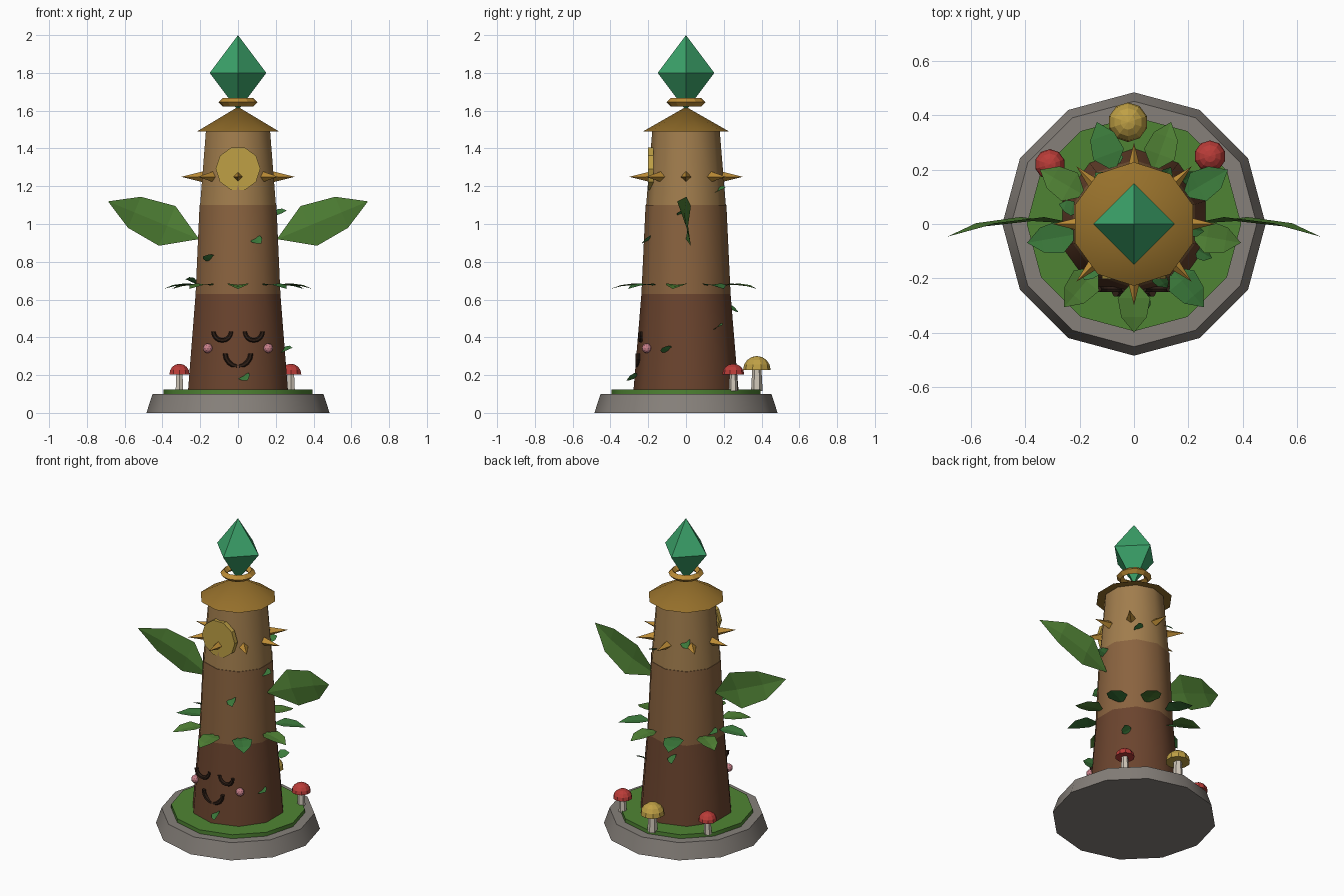
import bpy, bmesh, math
from mathutils import Matrix, Vector
from math import sin, cos, pi, radians

if "Cube" in bpy.data.objects:
    bpy.data.objects.remove(bpy.data.objects["Cube"])


def mat(name, hexcol):
    m = bpy.data.materials.new(name)
    c = [int(hexcol[i:i + 2], 16) / 255 for i in (0, 2, 4)]
    m.diffuse_color = [*[((v + .055) / 1.055) ** 2.4 for v in c], 1]
    m.use_nodes = True
    m.node_tree.nodes["Principled BSDF"].inputs["Base Color"].default_value = m.diffuse_color
    return m


BARK1, BARK2, BARK3 = mat("bark_dark", "6B442E"), mat("bark_mid", "8A633F"), mat("bark_light", "A17D4D")
ROOF, GOLD, SUN = mat("roof", "96702B"), mat("gold", "BC8C36"), mat("sun", "BFA045")
GEM, LEAF, FERN = mat("gem", "3BA36A"), mat("leaf", "4F8034"), mat("fern", "3B7A3B")
STONE, GRASS = mat("stone", "86807A"), mat("grass", "4F8433")
RED, STEM, PINK, DARK = mat("red", "BA3C38"), mat("stem", "CFC6B8"), mat("pink", "C8808A"), mat("dark", "2C1D15")


def finish(ob, name, material, smooth=False):
    ob.name = name
    ob.data.materials.append(material)
    if smooth:
        bpy.ops.object.shade_smooth_by_angle(angle=radians(40))
    return ob


def cone(name, material, sides, r1, r2, z1, z2, x=0, y=0, smooth=False):
    bpy.ops.mesh.primitive_cone_add(vertices=sides, radius1=r1, radius2=r2, depth=z2 - z1,
                                    location=(x, y, (z1 + z2) / 2))
    return finish(bpy.context.object, name, material, smooth)


def mesh(name, material, verts, faces):
    me = bpy.data.meshes.new(name)
    me.from_pydata(verts, [], faces)
    ob = bpy.data.objects.new(name, me)
    bpy.context.collection.objects.link(ob)
    return finish(ob, name, material)


def leaf(name, material, matrix, length, width):
    """Folded, drooping leaf along local x: spine plus raised edges."""
    def bend(t):
        return length * (.14 * t - .23 * t * t)
    verts = [(0, 0, 0), (length, 0, bend(1))]
    for t, w in ((.35, width), (.71, .78 * width)):
        verts += [(length * t, s * w, bend(t) + abs(s) * .13 * w) for s in (-1, 0, 1)]
    faces = [(0, 2, 3), (0, 3, 4), (2, 5, 6, 3), (3, 6, 7, 4), (5, 1, 6), (6, 1, 7)]
    return mesh(name, material, [matrix @ Vector(v) for v in verts], faces)


def smile(name, x, y, z, radius, tube):
    """Lower half ring with a hexagonal tube, facing the front."""
    n, k, verts, faces = 8, 6, [], []
    for i in range(n + 1):
        a = pi + pi * i / n
        for j in range(k):
            b = 2 * pi * j / k
            r = radius + tube * cos(b)
            verts.append((x + r * cos(a), y + tube * sin(b), z + r * sin(a)))
    for i in range(n):
        for j in range(k):
            p, q = i * k + j, i * k + (j + 1) % k
            faces.append((p, q, q + k, p + k))
    faces += [tuple(range(k)), tuple(range(n * k, n * k + k))]
    mesh(name, DARK, verts, faces)


# stone plinth and grass
cone("stone_base", STONE, 12, .485, .452, 0, .1, smooth=True)
cone("grass_disc", GRASS, 12, .395, .395, .09, .125, smooth=True)

# three trunk sections and the roof
cone("trunk_lower", BARK1, 10, .278, .236, .12, .63, smooth=True)
cone("trunk_middle", BARK2, 10, .236, .214, .63, 1.10, smooth=True)
cone("trunk_upper", BARK3, 10, .211, .178, 1.10, 1.50, smooth=True)
cone("roof", ROOF, 10, .228, 0, 1.49, 1.62, smooth=True)

# ring and floating gem
bpy.ops.mesh.primitive_torus_add(major_segments=12, minor_segments=4, major_radius=.082,
                                 minor_radius=.022, location=(0, 0, 1.645))
finish(bpy.context.object, "gem_ring", GOLD)
mesh("gem", GEM, [(.15, 0, 1.8), (0, .15, 1.8), (-.15, 0, 1.8), (0, -.15, 1.8), (0, 0, 2), (0, 0, 1.6)],
     [f for i in range(4) for f in ((i, (i + 1) % 4, 4), ((i + 1) % 4, i, 5))])

# sun disc
bpy.ops.mesh.primitive_cylinder_add(vertices=10, radius=.118, depth=.03, location=(0, -.187, 1.292),
                                    rotation=(pi / 2, 0, 0))
disc = bpy.context.object
disc.data.transform(Matrix.Rotation(pi / 2, 4, 'Z'))
finish(disc, "sun_disc", SUN)

# crown of spikes
for i in range(8):
    a = i * pi / 4
    d = Vector((cos(a), sin(a), 0))
    bpy.ops.mesh.primitive_cone_add(vertices=4, radius1=.03, radius2=0, depth=.12, location=d * .24 + Vector((0, 0, 1.25)),
                                    rotation=(0, pi / 2, a))
    finish(bpy.context.object, f"spike_{i}", GOLD)

# large side leaves
for s in (-1, 1):
    ax = Vector((s * .924, 0, .383)).normalized()
    az = Vector((0, 1, 0))
    m = Matrix((ax, az.cross(ax), az)).transposed().to_4x4()
    leaf("side_leaf", LEAF, Matrix.Translation((s * .206, 0, .92)) @ m, .522, .114)

# leaf collar
for i in range(9):
    m = Matrix.Rotation(radians(-90 + 40 * i), 4, 'Z') @ Matrix.Translation((.205, 0, .674))
    leaf(f"collar_leaf_{i}", FERN if i % 2 else LEAF, m, .195, .06)

# small leaves spiralling up the trunk
for i in range(10):
    z = .2 + .121 * i
    r = .268 - .075 * (z - .12)
    m = (Matrix.Rotation(radians(-84 + 63 * i), 4, 'Z') @ Matrix.Translation((r - .015, 0, z))
         @ Matrix.Rotation(radians(30), 4, 'X') @ Matrix.Rotation(radians(-25 if i % 3 else 20), 4, 'Y'))
    leaf(f"vine_leaf_{i}", FERN, m, .08, .032)

# sleepy face
for s in (-1, 1):
    smile("eye", s * .083, -.24, .432, .048, .012)
    bpy.ops.mesh.primitive_ico_sphere_add(subdivisions=2, radius=.026, location=(s * .16, -.208, .342))
    finish(bpy.context.object, "cheek", PINK)
smile("mouth", 0, -.255, .315, .068, .013)


# mushrooms
def mushroom(x, y, cap_r, cap_z, cap_h, color):
    cone("mushroom_stem", STEM, 6, cap_r * .42, cap_r * .33, .115, cap_z + .01, x, y)
    bm = bmesh.new()
    bmesh.ops.create_uvsphere(bm, u_segments=10, v_segments=8, radius=1)
    bmesh.ops.bisect_plane(bm, geom=bm.verts[:] + bm.edges[:] + bm.faces[:], plane_co=(0, 0, -.01),
                           plane_no=(0, 0, -1), clear_outer=True)
    bmesh.ops.holes_fill(bm, edges=[e for e in bm.edges if e.is_boundary])
    bm.transform(Matrix.Translation((x, y, cap_z)) @ Matrix.Diagonal((cap_r, cap_r, cap_h, 1)))
    me = bpy.data.meshes.new("mushroom_cap")
    bm.to_mesh(me)
    bm.free()
    ob = bpy.data.objects.new("mushroom_cap", me)
    bpy.context.collection.objects.link(ob)
    finish(ob, "mushroom_cap", color)


mushroom(-.31, .22, .056, .205, .055, RED)
mushroom(.28, .25, .058, .205, .055, RED)
mushroom(-.022, .375, .073, .228, .073, SUN)
